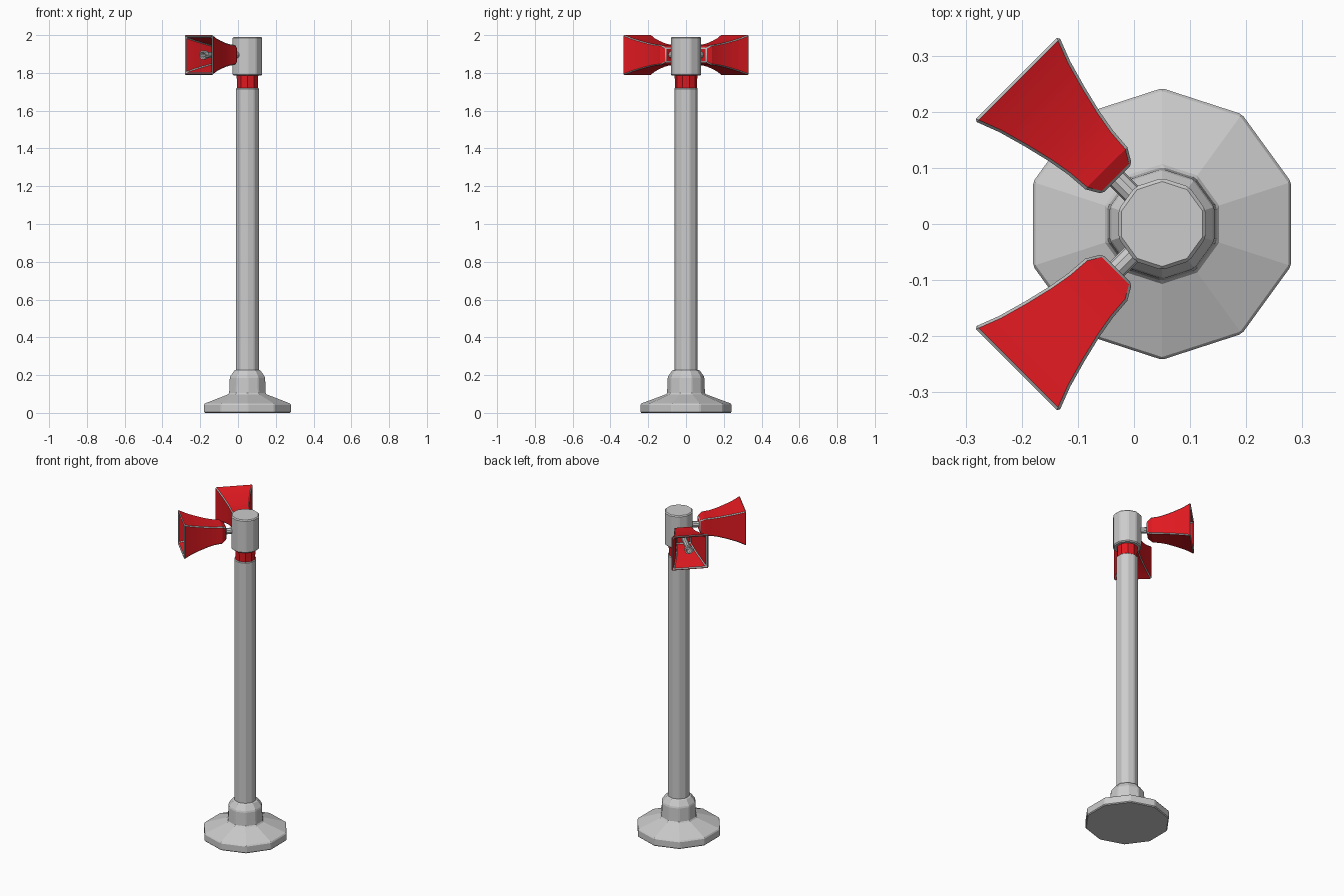
import bpy, bmesh, math

if "Cube" in bpy.data.objects:
    bpy.data.objects.remove(bpy.data.objects["Cube"])

CX, HORN_Z = 0.05, 1.895


def material(name, color):
    m = bpy.data.materials.new(name)
    m.diffuse_color = color
    m.use_nodes = True
    m.node_tree.nodes["Principled BSDF"].inputs["Base Color"].default_value = m.diffuse_color
    return m


RED = material("red_paint", (0.75, 0.01, 0.015, 1))
EDGE = material("worn_edge", (0.5, 0.5, 0.5, 1))


def loft(name, rings, mats=(), bevel=0.0, limit=30):
    """Skin a list of point rings, cap both ends and bevel the sharp edges."""
    bm = bmesh.new()
    loops = [[bm.verts.new(p) for p in ring] for ring in rings]
    n = len(loops[0])
    for a, b in zip(loops, loops[1:]):
        for i in range(n):
            j = (i + 1) % n
            bm.faces.new((a[i], a[j], b[j], b[i]))
    bm.faces.new(loops[0])
    bm.faces.new(loops[-1])
    bmesh.ops.recalc_face_normals(bm, faces=bm.faces)
    if bevel:
        sharp = [e for e in bm.edges
                 if e.calc_face_angle(0) > math.radians(limit)]
        bmesh.ops.bevel(bm, geom=sharp, offset=bevel, offset_type='OFFSET',
                        segments=1, profile=0.5, affect='EDGES',
                        clamp_overlap=True,
                        material=1 if len(mats) > 1 else -1)
    mesh = bpy.data.meshes.new(name)
    bm.to_mesh(mesh)
    bm.free()
    for m in mats:
        mesh.materials.append(m)
    obj = bpy.data.objects.new(name, mesh)
    bpy.context.collection.objects.link(obj)
    return obj


def lathe(name, profile, mats=(), bevel=0.004, n=10):
    """Ten-sided upright turned part from (radius, z) pairs."""
    rings = [[(r * math.cos(math.radians(90) + math.tau * i / n),
               r * math.sin(math.radians(90) + math.tau * i / n), z)
              for i in range(n)] for r, z in profile]
    obj = loft(name, rings, mats, bevel)
    obj.location.x = CX
    return obj


def place_on_axis(obj, side):
    obj.location = (CX, 0, HORN_Z)
    obj.rotation_euler.z = math.radians(135 * side)


def axial(name, profile, side, n=10):
    """Round part along the horn axis from (radius, distance) pairs."""
    rings = [[(s, r * math.cos(math.tau * i / n), r * math.sin(math.tau * i / n))
              for i in range(n)] for r, s in profile]
    place_on_axis(loft(name, rings), side)


def square(h, s):
    return [(s, -h, -h), (s, h, -h), (s, h, h), (s, -h, h)]


# Foot plate with sloped top and collar
lathe("base", [(0.242, 0), (0.242, 0.048), (0.102, 0.10), (0.098, 0.19),
               (0.070, 0.228)], bevel=0.005)
# Pole, red neck band and head
lathe("pole", [(0.063, 0.20), (0.063, 1.72)])
lathe("neck_band", [(0.057, 1.70), (0.058, 1.74), (0.061, 1.80)], (RED,), 0)
lathe("head", [(0.082, 1.785), (0.082, 1.99)], bevel=0.006)

# Two square flared horns
outer = [(0.037, 0.113), (0.053, 0.14), (0.056, 0.18), (0.063, 0.22),
         (0.075, 0.27), (0.089, 0.32), (0.107, 0.367)]
inner = [(0.094, 0.367), (0.078, 0.32), (0.064, 0.27), (0.052, 0.22),
         (0.045, 0.18), (0.042, 0.15)]
for side, label in ((1, "back"), (-1, "front")):
    horn = loft("horn_" + label, [square(h, s) for h, s in outer + inner],
                (RED, EDGE), 0.005, 28)
    place_on_axis(horn, side)
    bpy.ops.object.select_all(action='DESELECT')
    horn.select_set(True)
    bpy.context.view_layer.objects.active = horn
    bpy.ops.object.shade_smooth_by_angle(angle=math.radians(25))
    # Mounting stub between head and horn
    axial("horn_mount_" + label, [(0.018, 0.06), (0.018, 0.12)], side)
    # Inner driver tube with an open, flared end
    axial("driver_tube_" + label,
          [(0.016, 0.145), (0.016, 0.30), (0.025, 0.318), (0.025, 0.335),
           (0.017, 0.335), (0.012, 0.30)], side)
